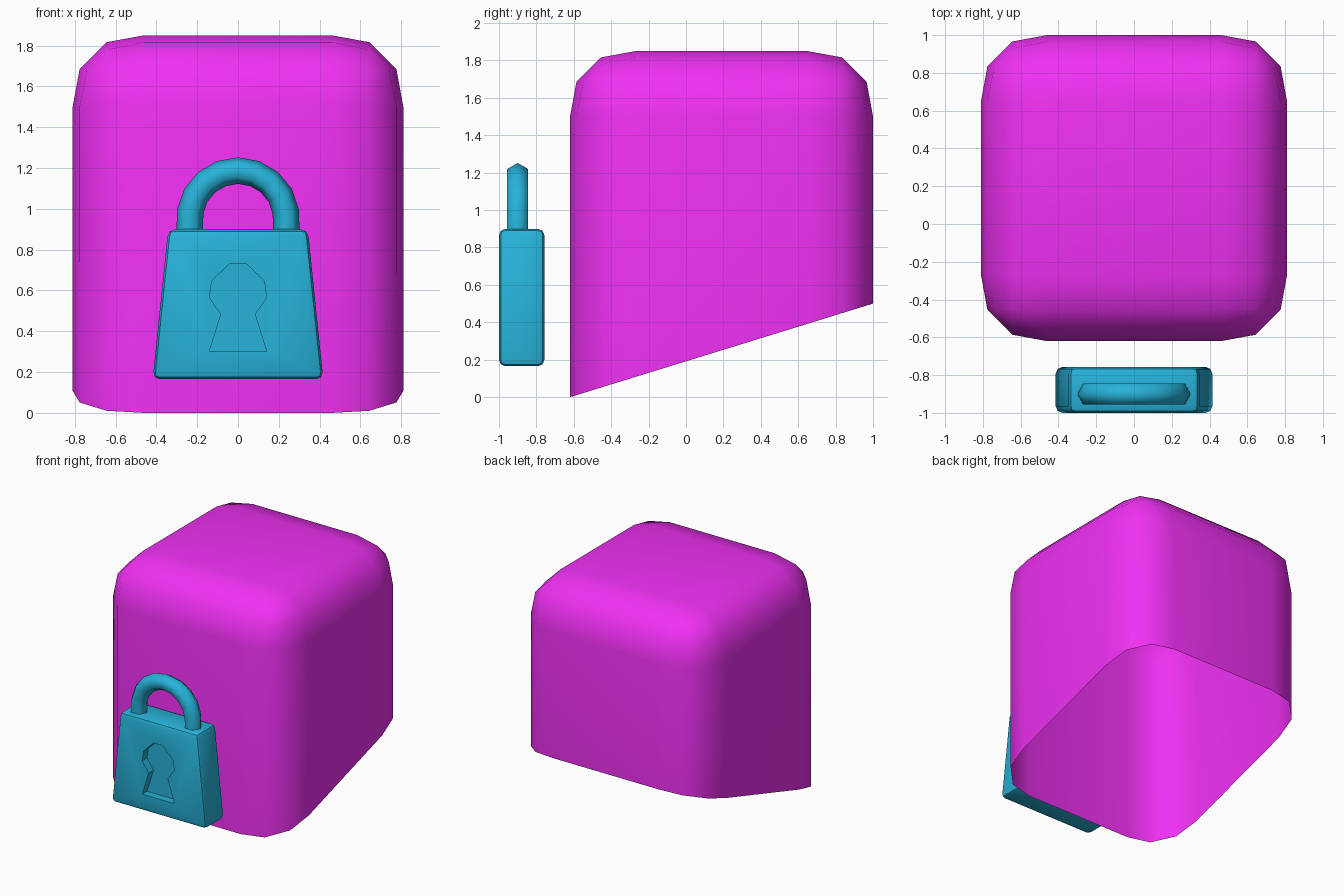
import bpy, bmesh
from math import sin, cos, radians, pi
from mathutils import Vector

if "Cube" in bpy.data.objects:
    bpy.data.objects.remove(bpy.data.objects["Cube"])


def material(name, rgb):
    m = bpy.data.materials.new(name)
    m.diffuse_color = (*rgb, 1)
    m.use_nodes = True
    m.node_tree.nodes["Principled BSDF"].inputs["Base Color"].default_value = m.diffuse_color
    return m


def add_object(name, bm, mat):
    me = bpy.data.meshes.new(name)
    bm.to_mesh(me)
    bm.free()
    ob = bpy.data.objects.new(name, me)
    bpy.context.collection.objects.link(ob)
    me.materials.append(mat)
    return ob


def activate(ob):
    bpy.ops.object.select_all(action='DESELECT')
    ob.select_set(True)
    bpy.context.view_layer.objects.active = ob


def smooth(ob, angle):
    activate(ob)
    bpy.ops.object.shade_smooth_by_angle(angle=radians(angle))


def prism(points, y0, y1):
    """Extrude an x/z outline from y0 to y1."""
    bm = bmesh.new()
    f = bm.faces.new([bm.verts.new((x, y0, z)) for x, z in points])
    ext = bmesh.ops.extrude_face_region(bm, geom=[f])
    for v in ext['geom']:
        if isinstance(v, bmesh.types.BMVert):
            v.co.y = y1
    bmesh.ops.recalc_face_normals(bm, faces=bm.faces)
    return bm


magenta = material("magenta", (0.87, 0.03, 0.90))
cyan = material("cyan", (0.02, 0.45, 0.70))

# Main block: rounded on top and sides, open underneath with a slanted rim
bm = prism([(-0.81, 0), (0.81, 0), (0.81, 1.85), (-0.81, 1.85)], -0.62, 1.0)
edges = [e for e in bm.edges if max(v.co.z for v in e.verts) > 1]
bmesh.ops.bevel(bm, geom=edges, offset=0.35, segments=3, profile=0.56, affect='EDGES')
bottom = [f for f in bm.faces if all(v.co.z < 0.01 for v in f.verts)]
bmesh.ops.delete(bm, geom=bottom, context='FACES_ONLY')
for v in bm.verts:
    if v.co.z < 0.01:
        v.co.z = (v.co.y + 0.62) * 0.5 / 1.62
block = add_object("block", bm, magenta)
smooth(block, 60)

# Padlock body: tapered slab with rounded edges
bm = prism([(-0.418, 0.165), (0.418, 0.165), (0.342, 0.9), (-0.342, 0.9)], -1.0, -0.757)
bmesh.ops.bevel(bm, geom=bm.edges[:], offset=0.035, segments=2, profile=0.5, affect='EDGES')
lock = add_object("padlock_body", bm, cyan)

# Keyhole recess cut into the front
half = [(0.14, 0.302), (0.083, 0.483), (0.14, 0.566), (0.129, 0.645), (0.04, 0.733)]
outline = half + [(-x, z) for x, z in reversed(half)]
cutter = add_object("keyhole_cutter", prism(outline, -1.1, -0.94), cyan)
cutter.hide_render = True
mod = lock.modifiers.new("keyhole", 'BOOLEAN')
mod.operation = 'DIFFERENCE'
mod.solver = 'EXACT'
mod.object = cutter
activate(lock)
bpy.ops.object.modifier_apply(modifier=mod.name)
bpy.data.objects.remove(cutter)
smooth(lock, 40)

# Shackle: six-sided tube along an arch
R, r, cz, cy = 0.237, 0.065, 0.95, -0.9
path = [(Vector((R, cy, 0.87)), Vector((1, 0, 0)))]
for i in range(9):
    a = radians(9 + 20.25 * i)
    out = Vector((cos(a), 0, sin(a)))
    path.append((Vector((0, cy, cz)) + out * R, out))
path.append((Vector((-R, cy, 0.87)), Vector((-1, 0, 0))))
bm = bmesh.new()
rings = []
for centre, out in path:
    rings.append([bm.verts.new(centre + out * r * cos(k * pi / 3)
                               + Vector((0, 1, 0)) * r * sin(k * pi / 3)) for k in range(6)])
for a, b in zip(rings, rings[1:]):
    for k in range(6):
        n = (k + 1) % 6
        bm.faces.new((a[k], a[n], b[n], b[k]))
bm.faces.new(rings[0])
bm.faces.new(rings[-1])
bmesh.ops.recalc_face_normals(bm, faces=bm.faces)
smooth(add_object("shackle", bm, cyan), 65)
